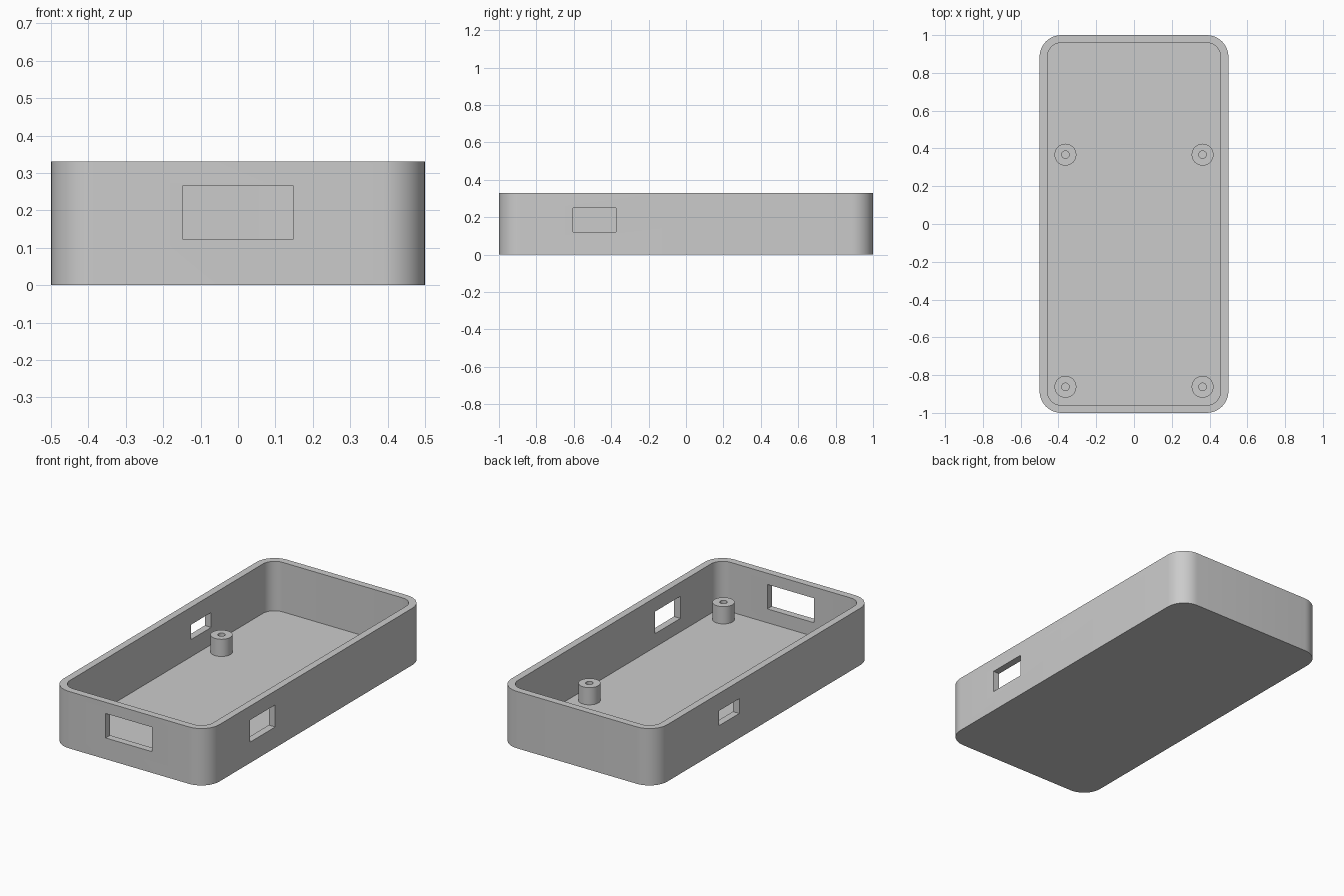
import bpy, bmesh, math
from mathutils import Vector, Matrix

HEIGHT, FLOOR, WALL, RADIUS = 0.33, 0.043, 0.041, 0.115
POST_TOP, POST_R, HOLE_R = 0.143, 0.058, 0.02

cube = bpy.data.objects.get("Cube")
if cube:
    bpy.data.objects.remove(cube, do_unlink=True)

grey = bpy.data.materials.new("plain grey")
grey.use_nodes = True
grey.diffuse_color = (0.6, 0.6, 0.6, 1)
grey.node_tree.nodes["Principled BSDF"].inputs["Base Color"].default_value = grey.diffuse_color


def make_object(name, bm):
    bmesh.ops.recalc_face_normals(bm, faces=bm.faces)
    mesh = bpy.data.meshes.new(name)
    bm.to_mesh(mesh)
    bm.free()
    mesh.materials.append(grey)
    obj = bpy.data.objects.new(name, mesh)
    bpy.context.collection.objects.link(obj)
    return obj


def rounded_block(name, half_x, half_y, radius, z0, z1, steps=10):
    bm = bmesh.new()
    ring = []
    for i, (sx, sy) in enumerate([(1, 1), (-1, 1), (-1, -1), (1, -1)]):
        for k in range(steps + 1):
            a = math.pi / 2 * (i + k / steps)
            ring.append(bm.verts.new((sx * (half_x - radius) + radius * math.cos(a),
                                      sy * (half_y - radius) + radius * math.sin(a), z0)))
    base = bm.faces.new(ring)
    top = bmesh.ops.extrude_face_region(bm, geom=[base], use_keep_orig=True)["geom"]
    bmesh.ops.translate(bm, vec=(0, 0, z1 - z0),
                        verts=[v for v in top if isinstance(v, bmesh.types.BMVert)])
    return make_object(name, bm)


def box(name, low, high):
    low, high = Vector(low), Vector(high)
    bm = bmesh.new()
    bmesh.ops.create_cube(bm, size=1, matrix=Matrix.Translation((low + high) / 2)
                          @ Matrix.Diagonal((*(high - low), 1)))
    return make_object(name, bm)


def smooth(obj):
    bpy.ops.object.select_all(action="DESELECT")
    obj.select_set(True)
    bpy.context.view_layer.objects.active = obj
    bpy.ops.object.shade_smooth_by_angle(angle=math.radians(30))


# Open tray with a hollow interior and three wall openings
tray = rounded_block("tray", 0.5, 1, RADIUS, 0, HEIGHT)
cutters = [
    rounded_block("cavity", 0.5 - WALL, 1 - WALL, RADIUS - WALL, FLOOR, HEIGHT + 0.1),
    box("front_opening", (-0.149, -1.1, 0.123), (0.149, -0.9, 0.265)),
    box("left_opening", (0.4, -0.604, 0.121), (0.6, -0.373, 0.249)),
    box("right_opening", (-0.6, 0.226, 0.143), (-0.4, 0.41, 0.229)),
]
bpy.context.view_layer.objects.active = tray
for cutter in cutters:
    cutter.hide_render = True
    mod = tray.modifiers.new(cutter.name, "BOOLEAN")
    mod.operation, mod.solver, mod.object = "DIFFERENCE", "EXACT", cutter
    bpy.ops.object.modifier_apply(modifier=mod.name)
for cutter in cutters:
    bpy.data.objects.remove(cutter, do_unlink=True)
smooth(tray)


# Hollow screw posts standing on the floor
def screw_post(name, x, y):
    bm = bmesh.new()
    profile = [(POST_R, FLOOR), (POST_R, POST_TOP), (HOLE_R, POST_TOP), (HOLE_R, FLOOR)]
    verts = [bm.verts.new((r, 0, z)) for r, z in profile]
    edges = [bm.edges.new(pair) for pair in zip(verts, verts[1:])]
    bmesh.ops.spin(bm, geom=verts + edges, cent=(0, 0, 0), axis=(0, 0, 1),
                   angle=math.tau, steps=32, use_merge=True)
    bmesh.ops.remove_doubles(bm, verts=bm.verts, dist=1e-5)
    bmesh.ops.translate(bm, vec=(x, y, 0), verts=bm.verts)
    obj = make_object(name, bm)
    # An open tube needs its outer wall facing outward
    wall = max(obj.data.polygons, key=lambda p: (p.center - Vector((x, y, p.center.z))).length)
    if wall.normal.dot(wall.center - Vector((x, y, wall.center.z))) < 0:
        obj.data.flip_normals()
    smooth(obj)


for side, x in (("left", 0.363), ("right", -0.363)):
    for end, y in (("front", -0.862), ("back", 0.367)):
        screw_post(f"{end}_{side}_post", x, y)
